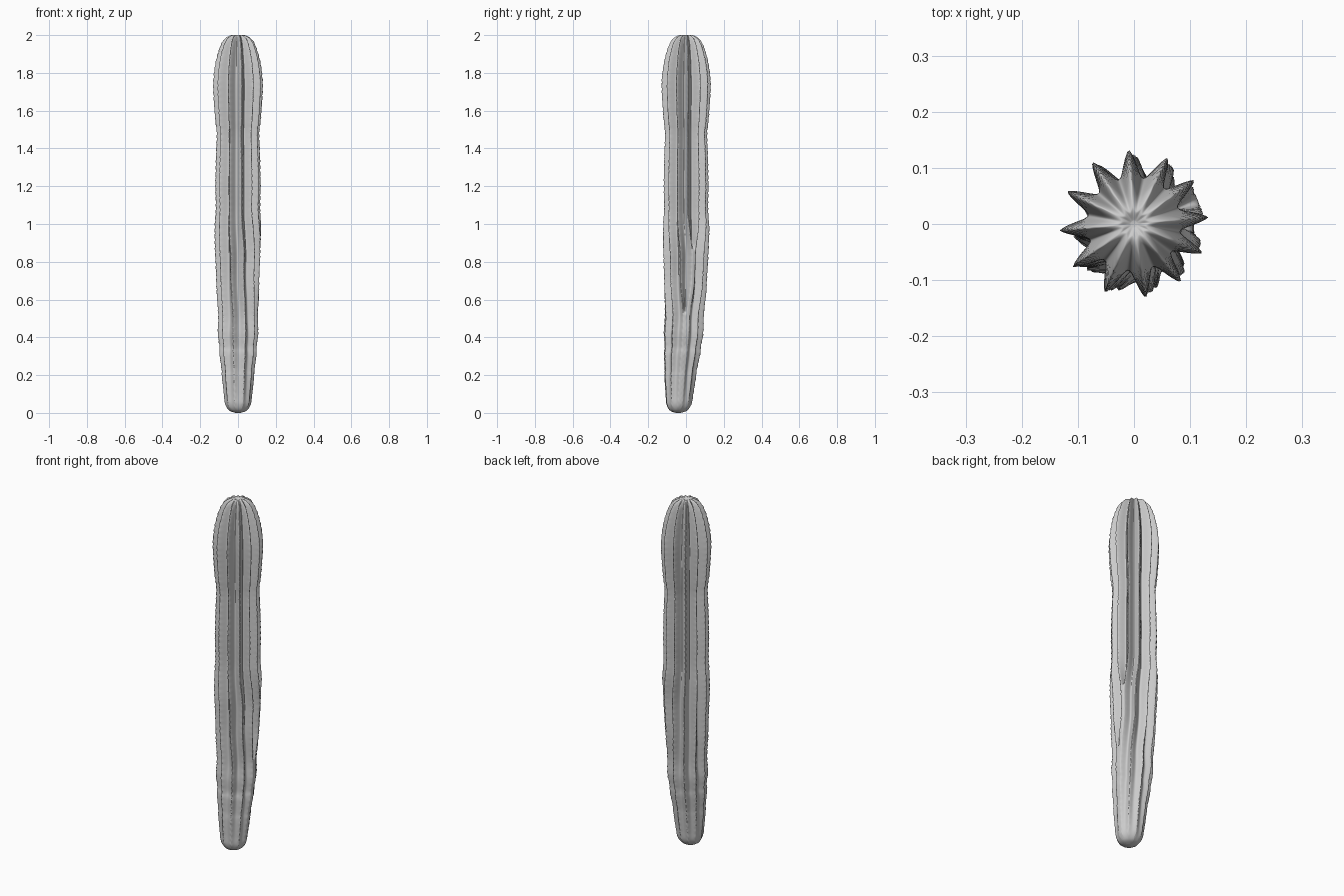
import bpy, bmesh, math
from mathutils import Vector

if "Cube" in bpy.data.objects:
    bpy.data.objects.remove(bpy.data.objects["Cube"])

# Stem profile: radius at rib tips, height, y offset of axis, groove depth ratio
PROFILE = [
    (0.012, 0.0, -0.040, 0.0), (0.045, 0.012, -0.040, 0.02), (0.067, 0.045, -0.038, 0.06),
    (0.075, 0.10, -0.035, 0.10), (0.085, 0.19, -0.031, 0.14), (0.087, 0.23, -0.028, 0.15),
    (0.098, 0.31, -0.022, 0.18), (0.098, 0.35, -0.018, 0.20), (0.107, 0.42, -0.014, 0.22),
    (0.105, 0.51, -0.010, 0.25), (0.113, 0.63, -0.006, 0.28), (0.116, 0.72, -0.004, 0.30),
    (0.123, 0.88, -0.002, 0.33), (0.124, 0.98, 0.0, 0.34), (0.118, 1.08, 0.0, 0.34),
    (0.120, 1.20, 0.0, 0.34), (0.117, 1.36, 0.0, 0.34), (0.113, 1.48, 0.0, 0.34),
    (0.121, 1.55, 0.0, 0.35), (0.130, 1.68, 0.0, 0.36), (0.131, 1.76, 0.0, 0.37),
    (0.120, 1.85, 0.0, 0.38), (0.102, 1.92, 0.0, 0.38), (0.082, 1.966, 0.0, 0.37),
    (0.058, 1.99, 0.0, 0.33), (0.030, 2.0, 0.0, 0.25), (0.006, 1.992, 0.0, 0.0)]
# Angular width of each groove, counted from the rib at -175 degrees
GAPS = [30, 32, 32, 30, 28, 28, 31, 27, 31, 30, 30, 31]
# Grooves that only open part-way up the stem: index -> start height
STARTS = {5: 0.53, 6: 0.87}
SIDES = 240


def smooth(a, b, x):
    t = min(1, max(0, (x - a) / (b - a)))
    return t * t * (3 - 2 * t)


def spline(points):
    """Catmull-Rom samples with roughly even spacing."""
    pts = [Vector(p) for p in points]
    out = []
    for i in range(len(pts) - 1):
        a, b, c, d = pts[max(i - 1, 0)], pts[i], pts[i + 1], pts[min(i + 2, len(pts) - 1)]
        n = max(4, int((c - b).length / 0.008))
        for k in range(n):
            t = k / n
            out.append(0.5 * (2 * b + (c - a) * t + (2 * a - 5 * b + 4 * c - d) * t * t
                              + (3 * b - a - 3 * c + d) * t ** 3))
    return out + [pts[-1]]


def ring(bm, sample):
    r, z, cy, depth = sample
    # groove widths at this height
    widths = [g * (0.25 + 0.75 * smooth(STARTS[i] - 0.05, STARTS[i] + 0.2, z))
              if i in STARTS else g for i, g in enumerate(GAPS)]
    scale = 360 / sum(widths)
    edges = [0]
    for w in widths:
        edges.append(edges[-1] + w * scale)
    verts, i = [], 0
    for s in range(SIDES):
        ang = s * 360 / SIDES
        while ang >= edges[i + 1]:
            i += 1
        wave = math.sin(math.pi * (ang - edges[i]) / (edges[i + 1] - edges[i]))
        d = depth
        if i in STARTS:
            d *= smooth(STARTS[i] - 0.01, STARTS[i] + 0.03, z)
        # small areole bumps along the rib crests
        bump = 0.0016 * (1 - wave) ** 2 * math.sin(z * 190 + i * 2) * min(1, r / 0.1)
        rr = r * (1 - d * wave ** 1.25) + bump
        a = math.radians(ang - 175)
        verts.append(bm.verts.new((rr * math.cos(a), cy + rr * math.sin(a), max(z, 0))))
    return verts


# Ribbed cactus stem
bm = bmesh.new()
rings = [ring(bm, s) for s in spline(PROFILE)]
for lo, hi in zip(rings, rings[1:]):
    for k in range(SIDES):
        n = (k + 1) % SIDES
        bm.faces.new((lo[k], lo[n], hi[n], hi[k]))
bm.faces.new(rings[0][::-1])
bm.faces.new(rings[-1])
mesh = bpy.data.meshes.new("cactus_stem")
bm.to_mesh(mesh)
bm.free()
for p in mesh.polygons:
    p.use_smooth = True
bpy.context.collection.objects.link(bpy.data.objects.new("cactus_stem", mesh))
